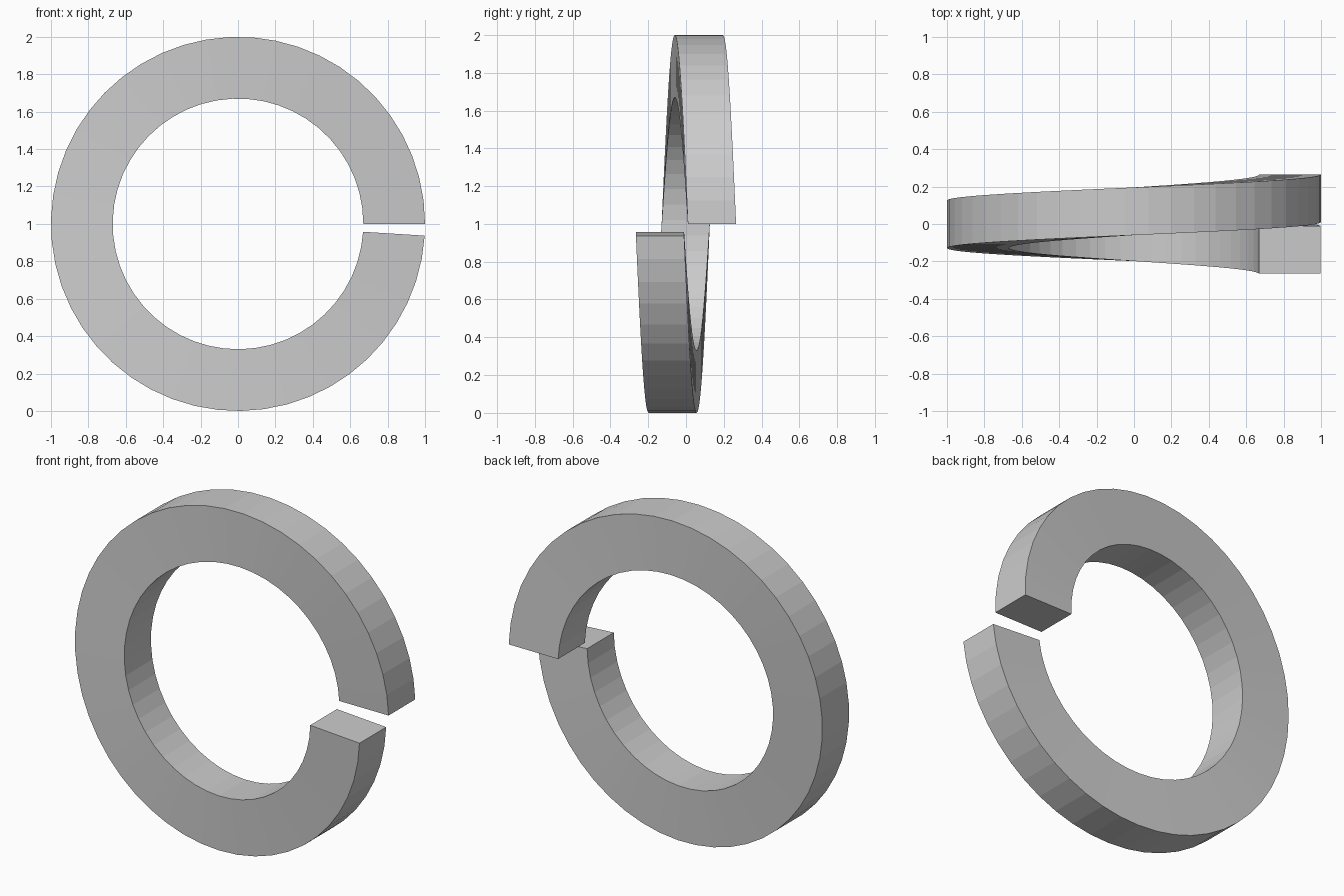
import bpy
import bmesh
from math import cos, sin, radians

cube = bpy.data.objects.get("Cube")
if cube:
    bpy.data.objects.remove(cube, do_unlink=True)

OUTER, INNER = 1.0, 0.67
WIDTH = 0.255
START_Y, END_Y = 0.01, -0.265    # front edge at the two cut ends
SWEEP = radians(356.4)
STEPS = 50

# Plain steel
steel = bpy.data.materials.new("grey steel")
steel.use_nodes = True
colour = (0.6, 0.6, 0.6, 1)
steel.diffuse_color = colour
steel.node_tree.nodes["Principled BSDF"].inputs["Base Color"].default_value = colour

# Split ring: a rectangular section swept along one turn of a helix
bm = bmesh.new()
rings = []
for i in range(STEPS + 1):
    t = i / STEPS
    a = SWEEP * t
    y = START_Y + (END_Y - START_Y) * t
    section = ((INNER, y), (OUTER, y), (OUTER, y + WIDTH), (INNER, y + WIDTH))
    rings.append([bm.verts.new((r * cos(a), d, 1 + r * sin(a))) for r, d in section])

for here, ahead in zip(rings, rings[1:]):
    for k in range(4):
        n = (k + 1) % 4
        bm.faces.new((here[k], here[n], ahead[n], ahead[k]))

# Flat cut ends
bm.faces.new(rings[0])
bm.faces.new(rings[-1])
bmesh.ops.recalc_face_normals(bm, faces=bm.faces)

mesh = bpy.data.meshes.new("split_ring")
bm.to_mesh(mesh)
bm.free()
mesh.materials.append(steel)
ring = bpy.data.objects.new("split_ring", mesh)
bpy.context.collection.objects.link(ring)
